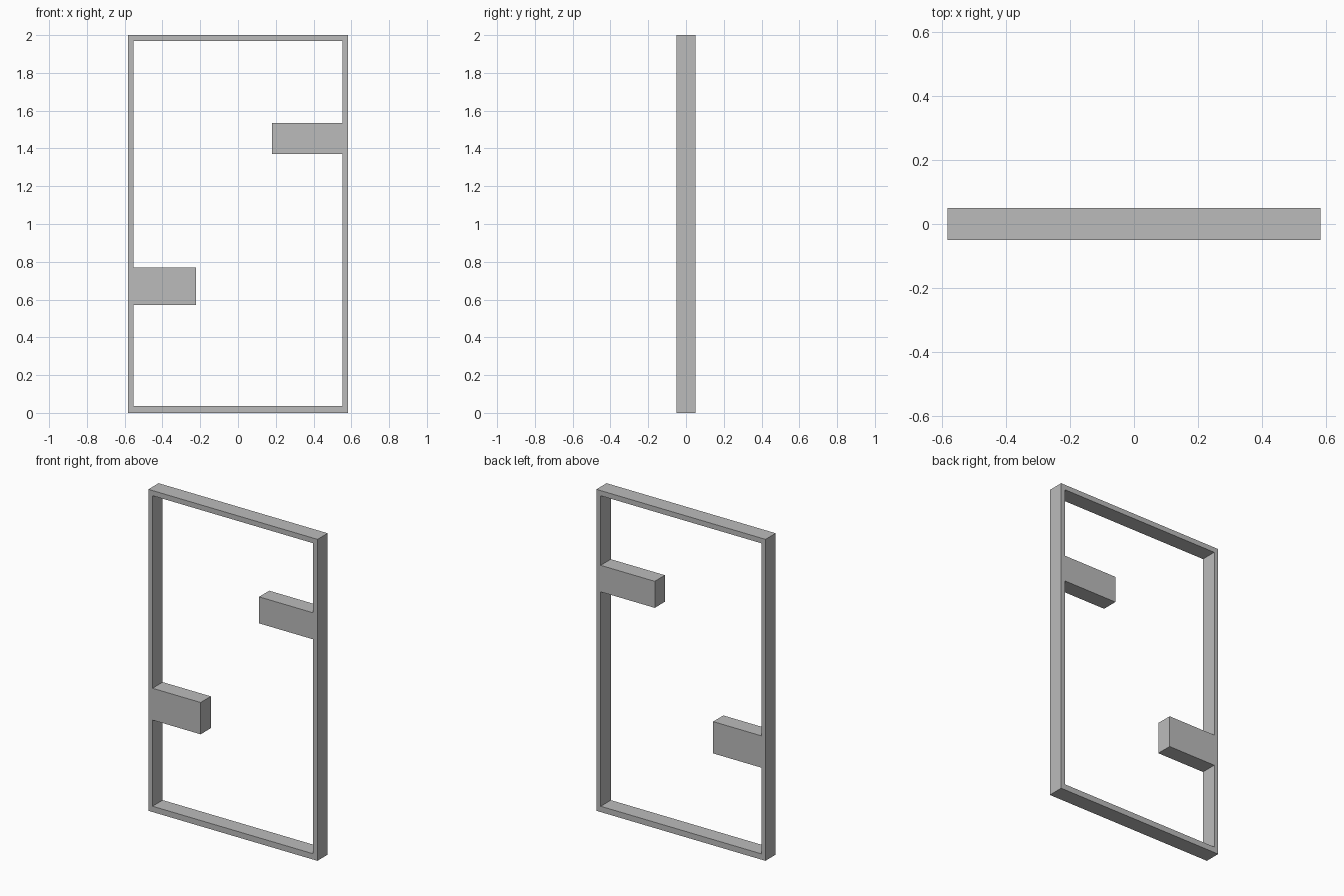
import bpy
import bmesh

cube = bpy.data.objects.get("Cube")
if cube:
    bpy.data.objects.remove(cube, do_unlink=True)

DEPTH = 0.10

# Single matte grey
grey = bpy.data.materials.new("plain_grey")
grey.use_nodes = True
colour = (0.5, 0.5, 0.5, 1.0)
grey.diffuse_color = colour
grey.node_tree.nodes["Principled BSDF"].inputs["Base Color"].default_value = colour

# Outer rectangle of the frame, as (x, z)
outer = [(-0.582, 0), (0.582, 0), (0.582, 2), (-0.582, 2)]

# Opening, stepping around the two blocks that reach inwards
L, R, B, T = -0.553, 0.552, 0.036, 1.968
opening = [
    (L, B), (R, B),
    (R, 1.37), (0.18, 1.37), (0.18, 1.535), (R, 1.535),      # upper left block
    (R, T), (L, T),
    (L, 0.77), (-0.222, 0.77), (-0.222, 0.572), (L, 0.572),  # lower right block
]


def add_loop(bm, points):
    """Closed loop of edges in the y = 0 plane."""
    verts = [bm.verts.new((x, 0, z)) for x, z in points]
    return [bm.edges.new((v, verts[i - 1])) for i, v in enumerate(verts)]


# Flat sheet between the two outlines
bm = bmesh.new()
edges = add_loop(bm, outer) + add_loop(bm, opening)
bmesh.ops.triangle_fill(bm, edges=edges, use_beauty=True, normal=(0, -1, 0))
bmesh.ops.recalc_face_normals(bm, faces=bm.faces)
mesh = bpy.data.meshes.new("frame_with_blocks")
bm.to_mesh(mesh)
bm.free()
mesh.materials.append(grey)

frame = bpy.data.objects.new("frame_with_blocks", mesh)
bpy.context.collection.objects.link(frame)

# Thickness, centred on y = 0
solid = frame.modifiers.new("depth", 'SOLIDIFY')
solid.thickness = DEPTH
solid.offset = 0
